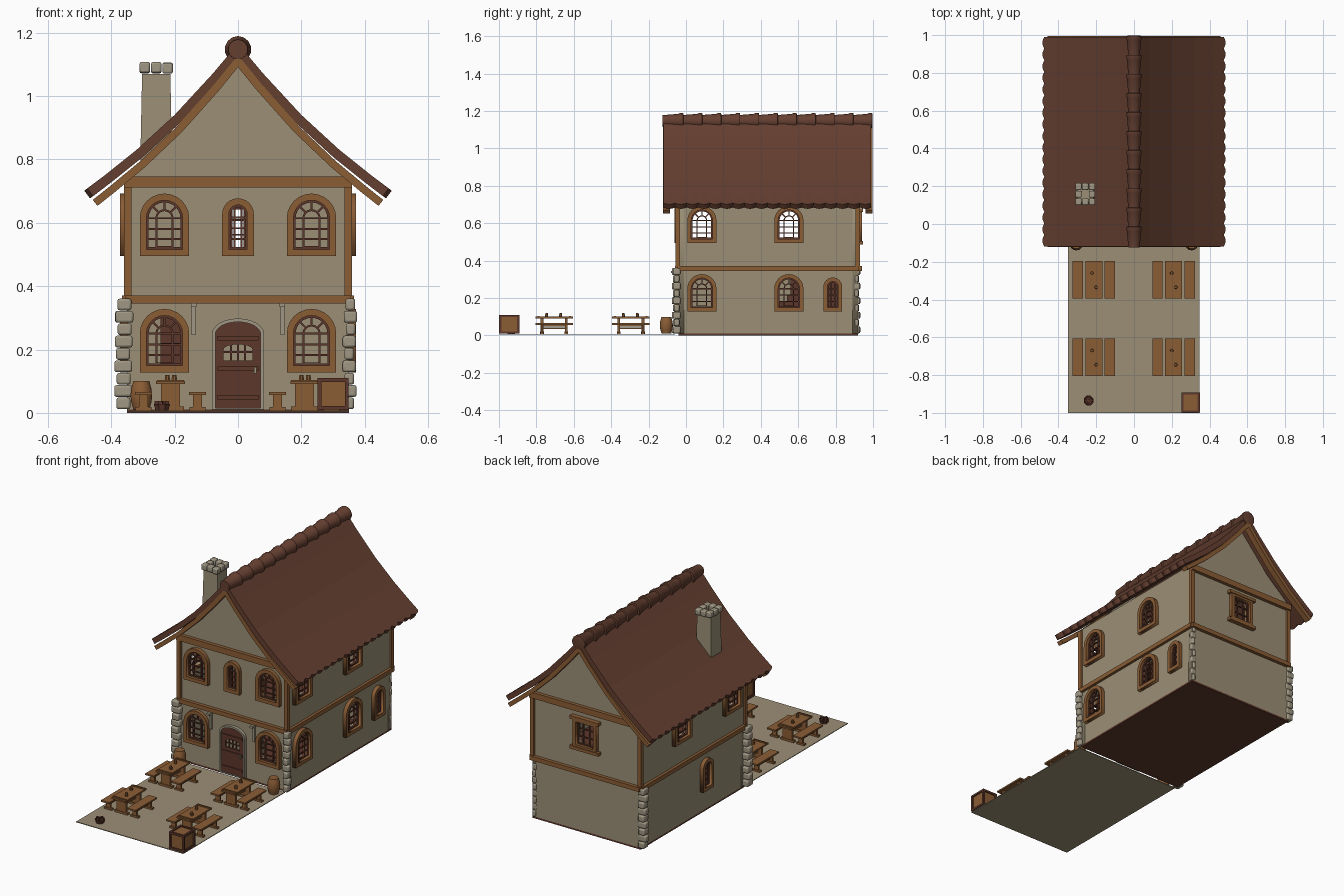
import bpy, bmesh, random
from math import sin, cos, pi, radians
from mathutils import Matrix, Vector

random.seed(4)
if "Cube" in bpy.data.objects:
    bpy.data.objects.remove(bpy.data.objects["Cube"], do_unlink=True)


def material(name, *rgb):
    m = bpy.data.materials.new(name)
    m.use_nodes = True
    m.diffuse_color = (*rgb, 1)
    m.node_tree.nodes["Principled BSDF"].inputs["Base Color"].default_value = (*rgb, 1)
    return m


PLASTER = material("plaster", .33, .275, .18)
WOOD = material("oak", .26, .11, .036)
ROOF = material("roof_tile", .13, .05, .03)
DARK = material("dark_wood", .11, .038, .024)
STONE = material("stone", .35, .31, .23)


def finish(name, me, mats, smooth=False, bevel=0, recalc=True):
    bm = bmesh.new()
    bm.from_mesh(me)
    bmesh.ops.remove_doubles(bm, verts=bm.verts, dist=1e-5)
    if recalc:
        bmesh.ops.recalc_face_normals(bm, faces=bm.faces)
    bm.to_mesh(me)
    bm.free()
    me.materials.clear()
    for m in mats:
        me.materials.append(m)
    if smooth:
        me.polygons.foreach_set("use_smooth", [True] * len(me.polygons))
        me.set_sharp_from_angle(angle=radians(40))
    ob = bpy.data.objects.new(name, me)
    bpy.context.collection.objects.link(ob)
    if bevel:
        mod = ob.modifiers.new("bevel", "BEVEL")
        mod.width, mod.segments = bevel, 2
    return ob


def sheet(name, mat, loops, low, high, frame):
    """Flat plate with holes, from nested outlines."""
    cu = bpy.data.curves.new("outline", "CURVE")
    cu.dimensions, cu.fill_mode, cu.extrude = "2D", "BOTH", (high - low) / 2
    for loop in loops:
        sp = cu.splines.new("POLY")
        sp.points.add(len(loop) - 1)
        for p, (u, v) in zip(sp.points, loop):
            p.co = (u, v, 0, 1)
        sp.use_cyclic_u = True
    tmp = bpy.data.objects.new("outline", cu)
    bpy.context.collection.objects.link(tmp)
    bpy.context.view_layer.update()
    me = bpy.data.meshes.new_from_object(tmp.evaluated_get(bpy.context.evaluated_depsgraph_get()))
    bpy.data.objects.remove(tmp)
    me.transform(frame @ Matrix.Translation((0, 0, (low + high) / 2)))
    return finish(name, me, [mat])


def boxes(name, mat, items, frame=Matrix(), **kw):
    """Boxes given as centre, size and optional turn about local z."""
    bm = bmesh.new()
    for centre, size, *turn in items:
        m = Matrix.Translation(centre) @ Matrix.Rotation(turn[0] if turn else 0, 4, "Z")
        bmesh.ops.create_cube(bm, size=1, matrix=frame @ m @ Matrix.Diagonal((*size, 1)))
    me = bpy.data.meshes.new(name)
    bm.to_mesh(me)
    return finish(name, me, [mat], **kw)


def lathe(name, mats, profile, frame, sides=14, rule=None):
    bm = bmesh.new()
    step = 2 * pi / sides
    rings = [[bm.verts.new(frame @ Vector((r * cos((i + .5) * step), r * sin((i + .5) * step), z)))
              for i in range(sides)] for r, z in profile]
    for k, (a, b) in enumerate(zip(rings, rings[1:])):
        for i in range(sides):
            j = (i + 1) % sides
            bm.faces.new((a[i], a[j], b[j], b[i])).material_index = rule(k) if rule else 0
    bm.faces.new(rings[0])
    bm.faces.new(rings[-1])
    me = bpy.data.meshes.new(name)
    bm.to_mesh(me)
    return finish(name, me, mats, smooth=sides > 4)


def arch(u, w, bottom, top, rise=None, t=0):
    """Arched outline, inset by t."""
    rise = w / 2 if rise is None else rise
    w, bottom, top, rise = w - 2 * t, bottom + t, top - t, max(rise - t, 0)
    n = 12 if rise else 1
    return [(u - w / 2, bottom), (u + w / 2, bottom)] + [
        (u + cos(pi * i / n) * w / 2, top - rise + sin(pi * i / n) * rise) for i in range(n + 1)]


def side(turn, *origin):
    return Matrix.Translation(origin) @ Matrix.Rotation(radians(turn), 4, "Z") @ Matrix.Rotation(pi / 2, 4, "X")


FRONT, RIGHT, BACK, LEFT = side(0, 0, -.04, 0), side(90, .35, 0, 0), side(180, 0, .92, 0), side(270, -.35, 0, 0)
T = .021


def window(name, frame, u, w, bottom, top, rise=None):
    sheet(name + "_frame", WOOD, [arch(u, w, bottom, top, rise), arch(u, w, bottom, top, rise, T)], -.03, .022, frame)
    loops = [arch(u, w, bottom, top, rise, t) for t in (T, T + .007)]
    half, low, high = w / 2 - T, bottom + T, top - T
    spring = top - (w / 2 if rise is None else rise)
    bars = []
    if w > .12 and rise is None:
        # inner arch with spokes
        loops += [arch(u, w, bottom - .012, top, None, half * .5 + T + d) for d in (0, .006)]
        loops[2:] = [[(x, max(z, low + .008 + d)) if i > 1 else (x, low + .008 + d) for i, (x, z) in enumerate(lp)]
                     for lp, d in zip(loops[2:], (0, .002))]
        for a in (pi / 4, pi / 2, 3 * pi / 4):
            bars.append(((u + cos(a) * half * .75, spring + sin(a) * half * .75, 0), (half * .5, .006, .008), a))
        heights = (.33, .66, 1)
    else:
        bars += [((u + s * half * .36, (low + high) / 2, 0), (.006, high - low - .008, .008)) for s in (-1, 1)]
        heights = (.3, .6, .9)
    bars += [((u, low + (spring - low) * f, 0), (2 * half, .006, .008)) for f in heights]
    sheet(name + "_sash", DARK, loops, -.006, .006, frame)
    boxes(name + "_bars", DARK, bars, frame)
    if rise == 0:
        boxes(name + "_sill", WOOD, [((u, z, .012), (w + .03, .018, .03)) for z in (bottom, top)], frame)


# Walls with window openings
UP, LOW, WIDE = (.495, .692), (.128, .328), .156
gable = [(-.35, .01), (.35, .01), (.35, .755), (.2, .885), (0, 1.11), (-.2, .885), (-.35, .755)]


def flank(a, b):
    return [(a, .01), (b, .01), (b, .755), (a, .755)]


walls = {
    "front": (FRONT, gable, [(s * .232, WIDE, *z) for s in (-1, 1) for z in (UP, LOW)] + [(0, .1, .495, .677)]),
    "back": (BACK, gable, [(0, .155, .495, .67, 0)]),
    "left": (RIGHT, flank(-.01, .89), [(y, WIDE, *z) for y in (.085, .55) for z in (UP, LOW)] + [(.785, .1, .128, .31)]),
    "right": (LEFT, flank(-.89, .01), [(-.085, WIDE, *UP), (-.55, WIDE, *UP), (-.32, .1, .128, .31)]),
}
for key, (frame, outline, wins) in walls.items():
    sheet(key + "_wall", PLASTER, [outline] + [arch(*w, **{"t": T}) if len(w) == 5 else arch(*w, None, T) for w in wins],
          -.03, 0, frame)
    for i, w in enumerate(wins):
        window(f"{key}_window_{i + 1}", frame, *w)

# Timber belts, gable beams and corner posts
for key, frame in (("front", FRONT), ("back", BACK)):
    boxes(key + "_belt", WOOD, [((0, .358, .005), (.71, .025, .03))], frame)
    boxes(key + "_gable_beam", WOOD, [((0, .728, .005), (.72, .035, .03))], frame)
for key, frame, s in (("left", RIGHT, 1), ("right", LEFT, -1)):
    boxes(key + "_belt", WOOD, [((s * .44, .358, .004), (.97, .025, .024))], frame)
boxes("corner_posts", WOOD, [((x, y, .545), (.024, .024, .35)) for x in (-.348, .348) for y in (-.043, .918)])

# Floors and stairs
boxes("ground_floor", DARK, [((0, .44, .005), (.7, .96, .01))])
boxes("upper_floor", DARK, [((0, .44, .352), (.66, .9, .01))])
boxes("stairs", DARK, [((-.205, .36 + i * .04, .02 * (i + .5)), (.08, .04, .04 * (i + .5))) for i in range(9)]
      + [((-.205, .71, .18), (.08, .3, .33))])
boxes("yard", PLASTER, [((-.002, -.53, .006), (.695, .94, .004))])

# Stone quoins at the corners
for key, x, y, w in (("front_right", -.36, -.05, .05), ("front_left", .353, -.05, .036),
                     ("back_right", -.36, .908, .045), ("back_left", .338, .912, .026)):
    stones = []
    for i in range(9):
        long = .012 * (i % 2)
        stones.append(((x + random.uniform(-.003, .003), y, .03 + i * .039), (w + long - .006, w * .8 + .012 - long, .037)))
    boxes(key + "_quoins", STONE, stones, bevel=.007, smooth=True)

# Door
sheet("door_surround", STONE, [arch(0, .165, .01, .298, .05), arch(0, .165, .005, .298, .05, .011)], 0, .018, FRONT)
sheet("door", DARK, [arch(0, .145, .01, .288, .04), arch(0, .09, .165, .216, .015)], .002, .012, FRONT)
boxes("door_bars", DARK, [((u, .19, .008), (.005, .05, .006)) for u in (-.022, 0, .022)]
      + [((0, .192, .008), (.09, .005, .006))], FRONT)
boxes("door_battens", DARK, [((0, z, .014), (.13, .014, .006)) for z in (.05, .14, .235)], FRONT)
boxes("door_handle", STONE, [((.055, .135, .018), (.008, .02, .012))], FRONT)
boxes("lantern_brackets", STONE, [b for s in (-.14, .14) for b in (
    ((s, .295, .012), (.012, .1, .012)), ((s, .34, .02), (.018, .012, .04)))], FRONT)

# Curved roof and bargeboards
slope = [(0, 1.165), (.08, 1.07), (.2, .94), (.32, .83), (.42, .75), (.475, .708)]
section = [(-x, z) for x, z in slope[:0:-1]] + slope


def roof_layer(name, mat, y0, y1, drop, thick, waves=0, trim=1):
    n = waves * 6 or 1
    bm = bmesh.new()
    rows = []
    for i in range(n + 1):
        bulge = .01 * abs(sin(pi * i / 6)) if waves else 0
        rows.append([bm.verts.new((x * trim + (bulge * x / abs(x) if abs(x) > .45 else 0), y0 + (y1 - y0) * i / n,
                                   z - drop - (bulge * .7 if abs(x) > .45 else 0))) for x, z in section])
    for a, b in zip(rows, rows[1:]):
        for j in range(len(a) - 1):
            bm.faces.new((a[j], a[j + 1], b[j + 1], b[j]))
    me = bpy.data.meshes.new(name)
    bm.to_mesh(me)
    mod = finish(name, me, [mat], recalc=False).modifiers.new("thickness", "SOLIDIFY")
    mod.thickness, mod.offset, mod.use_even_offset = thick, -1, True


roof_layer("roof", ROOF, -.12, .99, 0, .03, waves=18)
for key, y in (("front", -.122), ("back", .96)):
    roof_layer(key + "_bargeboard", WOOD, y, y + .036, .036, .024, trim=.965)

# Overlapping ridge tiles
for i in range(11):
    m = Matrix.Translation((0, -.125 + i * .101, 1.147)) @ Matrix.Rotation(-pi / 2, 4, "X")
    lathe(f"ridge_tile_{i + 1}", [ROOF], [(.031, 0), (.038, .085), (.042, .092), (.042, .11), (.034, .112)], m)

# Chimney
CH = Matrix.Translation((-.258, .158, 0))
lathe("chimney", [PLASTER], [(.074, .7), (.063, 1.07)], CH, sides=4)
boxes("chimney_cap", STONE, [((x * .036, y * .04, 1.088 + random.uniform(-.003, .003)), (.033, .036, .034))
                             for x in (-1, 0, 1) for y in (-1, 0, 1) if x or y], CH, bevel=.006, smooth=True)

# Tables, benches and mugs
for i, (x, y) in enumerate((x, y) for x in (-.213, .21) for y in (-.295, -.705)):
    at = Matrix.Translation((x, y, .008))
    parts = [((0, 0, .088), (.09, .2, .009)), ((0, 0, .045), (.012, .13, .01))]
    for s in (-.065, .065):
        parts += [((0, s, .045), (.06, .014, .08)), ((0, s, .006), (.085, .02, .012)), ((0, s * 1.3, .094), (.086, .01, .004))]
    boxes(f"table_{i + 1}", WOOD, parts, at)
    for k, b in enumerate((-.085, .085)):
        parts = [((b, 0, .053), (.054, .2, .009)), ((b, 0, .03), (.008, .13, .008))]
        for s in (-.065, .065):
            parts += [((b, s, .028), (.028, .012, .045)), ((b, s, .005), (.05, .018, .01))]
        boxes(f"bench_{i + 1}_{k + 1}", WOOD, parts, at)
    for k, (u, v) in enumerate(((.012, -.04), (-.01, .035))):
        lathe(f"mug_{i + 1}_{k + 1}", [WOOD], [(.008, .092), (.009, .1), (.007, .112)], at @ Matrix.Translation((u, v, 0)), 8)

# Barrels with dark hoops
for key, x in (("right", -.305), ("left", .305)):
    lathe(key + "_barrel", [WOOD, DARK], [(.026, .01), (.03, .025), (.033, .035), (.035, .055), (.033, .075), (.03, .085), (.026, .1)],
          Matrix.Translation((x, -.105, 0)), rule=lambda k: int(k in (1, 4)))

# Crate with a dark frame, and a small basket
CR = Matrix.Translation((.3, -.945, .06))
boxes("crate_panels", WOOD, [((0, 0, 0), (.084, .094, .088))], CR)
edges = []
for a in (-1, 1):
    for b in (-1, 1):
        edges += [((a * .043, b * .048, 0), (.012, .012, .1)), ((0, a * .048, b * .044), (.09, .012, .012)),
                  ((a * .043, 0, b * .044), (.012, .1, .012))]
boxes("crate_frame", DARK, edges, CR)
BK = Matrix.Translation((-.24, -.935, .008))
lathe("basket", [DARK], [(.022, 0), (.028, .02), (.024, .02), (.02, .014)], BK, 8)
boxes("basket_contents", DARK, [((.016 * cos(a), .014 * sin(a), .022), (.014, .012, .014), a) for a in (0, 1.5, 3, 4.5)], BK)
